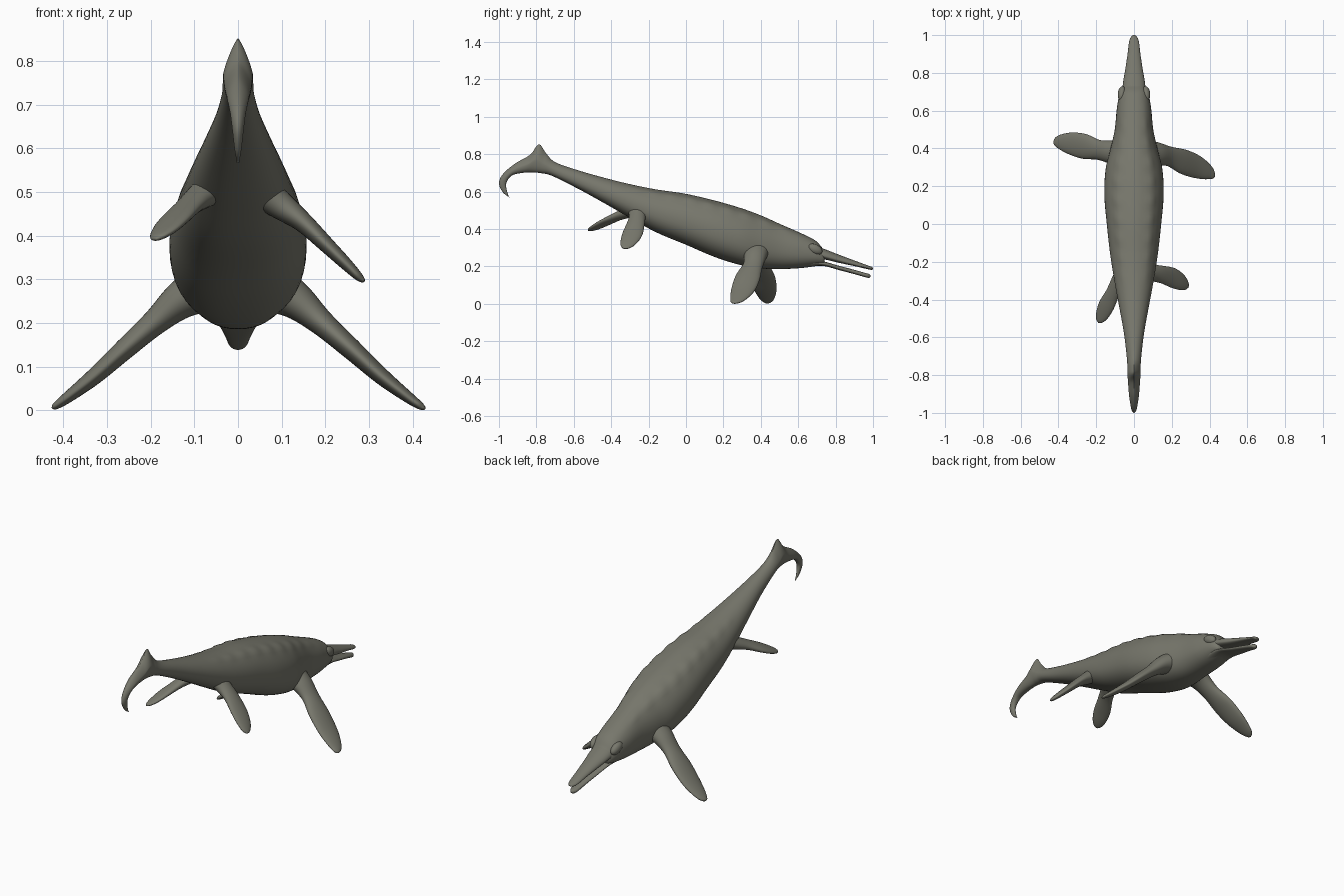
import bpy, bmesh, math
from mathutils import Vector

skin = bpy.data.materials.new("grey olive skin")
skin.diffuse_color = (0.185, 0.185, 0.15, 1)


def smooth_rows(rows, sub):
    """Catmull-Rom interpolation through rows of numbers."""
    out = []
    for i in range(len(rows) - 1):
        a, b, c, d = (rows[max(0, min(len(rows) - 1, i + k))] for k in (-1, 0, 1, 2))
        for s in range(sub):
            t = s / sub
            out.append([0.5 * (2 * q + (r - p) * t + (2 * p - 5 * q + 4 * r - e) * t * t
                               + (3 * q - p - 3 * r + e) * t ** 3)
                        for p, q, r, e in zip(a, b, c, d)])
    out.append(list(rows[-1]))
    return out


def skin_rings(name, rings):
    """Mesh from a list of closed rings, capped at both ends."""
    bm = bmesh.new()
    vs = [[bm.verts.new(p) for p in r] for r in rings]
    n = len(vs[0])
    for a, b in zip(vs, vs[1:]):
        for i in range(n):
            j = (i + 1) % n
            bm.faces.new((a[i], a[j], b[j], b[i]))
    bm.faces.new(vs[0])
    bm.faces.new(vs[-1])
    bmesh.ops.recalc_face_normals(bm, faces=bm.faces)
    for f in bm.faces:
        f.smooth = True
    me = bpy.data.meshes.new(name)
    bm.to_mesh(me)
    bm.free()
    me.materials.append(skin)
    ob = bpy.data.objects.new(name, me)
    bpy.context.collection.objects.link(ob)
    return ob


def power(v, e):
    return math.copysign(abs(v) ** e, v)


def trunk(name, rows, sub=8, seg=48, ridge=0.0, wide=0.45):
    """Rows: top y, top z, bottom y, bottom z, half width, upper roundness."""
    rings = []
    for ty, tz, by, bz, w, n in smooth_rows(rows, sub):
        top, bot = Vector((0, ty, tz)), Vector((0, by, bz))
        mid = bot.lerp(top, wide)
        ring = []
        for i in range(seg):
            a = 2 * math.pi * i / seg
            c, s = math.cos(a), math.sin(a)
            e = n if s > 0 else 2.3
            p = mid + (top - mid if s > 0 else mid - bot) * power(s, 2 / e)
            p.x = max(w, 0.002) * power(c, 2 / e)
            # knobbly ridges along each side of the back
            if ridge and s > 0:
                fade = max(0, 1 - ((ty - 0.15) / 0.5) ** 2)
                near = math.exp(-((math.asin(s) - 0.95) / 0.16) ** 2)
                k = ridge * fade * near * (1 + 0.5 * math.sin(62 * ty))
                p += Vector((c * k, 0, s * k))
            ring.append(p)
        rings.append(ring)
    return skin_rings(name, rings)


def flipper(name, rows, hint, seg=28):
    """Rows: x, y, z, half chord, half thickness."""
    rows = smooth_rows(rows, 7)
    pts = [Vector(r[:3]) for r in rows]
    rings = []
    for i, r in enumerate(rows):
        axis = (pts[min(i + 1, len(pts) - 1)] - pts[max(i - 1, 0)]).normalized()
        h = Vector(hint)
        chord = (h - axis * h.dot(axis)).normalized()
        thick = axis.cross(chord)
        rings.append([pts[i] + chord * max(r[3], .002) * math.cos(2 * math.pi * k / seg)
                      + thick * max(r[4], .002) * math.sin(2 * math.pi * k / seg)
                      for k in range(seg)])
    return skin_rings(name, rings)


# body from hooked tail tip, over the tail fin, to the back of the jaws
trunk("body_and_tail", [
    (-.940, .567, -.946, .570, .003, 2),
    (-.978, .595, -.957, .604, .008, 2),
    (-1.00, .645, -.962, .640, .013, 1.8),
    (-.978, .695, -.947, .671, .018, 1.7),
    (-.914, .750, -.920, .691, .025, 1.5),
    (-.834, .797, -.860, .702, .031, 1.3),
    (-.787, .853, -.810, .702, .034, 1.2),
    (-.750, .808, -.770, .698, .035, 1.3),
    (-.700, .758, -.715, .684, .038, 1.7),
    (-.580, .715, -.580, .617, .053, 2),
    (-.440, .675, -.440, .540, .078, 2),
    (-.300, .640, -.300, .460, .104, 2),
    (-.160, .612, -.160, .383, .126, 2),
    (.000, .588, .000, .316, .144, 2),
    (.155, .552, .155, .250, .157, 2),
    (.290, .513, .290, .208, .150, 2),
    (.400, .473, .400, .190, .124, 2),
    (.500, .428, .500, .186, .102, 2.1),
    (.610, .380, .610, .191, .091, 2.2),
    (.690, .340, .690, .201, .077, 2.2),
    (.730, .298, .730, .207, .060, 2.2),
    (.745, .285, .740, .215, .046, 2.2)], ridge=0.006)

# jaws, slightly parted
trunk("upper_jaw", [
    (.640, .330, .640, .255, .060, 2),
    (.730, .297, .730, .240, .060, 2),
    (.820, .262, .820, .219, .046, 2),
    (.900, .232, .900, .202, .034, 2),
    (.965, .208, .965, .187, .026, 2),
    (.990, .199, .990, .182, .016, 2),
    (1.00, .192, 1.00, .186, .004, 2)], seg=28, wide=0.35)
trunk("lower_jaw", [
    (.640, .240, .640, .196, .058, 2.3),
    (.730, .228, .730, .203, .054, 2.3),
    (.820, .203, .820, .180, .040, 2.3),
    (.900, .182, .900, .159, .029, 2.3),
    (.960, .165, .960, .142, .021, 2.3),
    (.978, .160, .978, .139, .013, 2.3),
    (.987, .153, .987, .146, .003, 2.3)], seg=28, wide=0.5)

# brow bumps over the eyes
for side, sx in (("left", -1), ("right", 1)):
    bpy.ops.mesh.primitive_uv_sphere_add(segments=20, ring_count=12, radius=1,
                                         location=(sx * .064, .69, .292))
    brow = bpy.context.object
    brow.name = side + "_brow"
    brow.scale = (.022, .042, .026)
    brow.rotation_euler = (-.45, 0, sx * .1)
    brow.data.materials.append(skin)
    bpy.ops.object.shade_smooth()

# four paddle flippers, each in its own stroke position
flipper("front_right_flipper", [
    (.070, .375, .285, .075, .060),
    (.130, .370, .253, .060, .044),
    (.190, .357, .202, .053, .030),
    (.260, .330, .140, .066, .024),
    (.330, .304, .077, .062, .019),
    (.390, .275, .030, .042, .013),
    (.418, .254, .010, .020, .008),
    (.426, .247, .005, .002, .002)], (0, 1, 0))
flipper("front_left_flipper", [
    (-.070, .375, .285, .075, .060),
    (-.130, .382, .253, .060, .044),
    (-.190, .393, .202, .053, .030),
    (-.260, .410, .140, .066, .024),
    (-.330, .425, .077, .060, .019),
    (-.390, .434, .030, .040, .013),
    (-.418, .436, .010, .020, .008),
    (-.426, .437, .005, .002, .002)], (0, 1, 0))
flipper("rear_right_flipper", [
    (.050, -.258, .505, .055, .040),
    (.100, -.260, .468, .045, .032),
    (.150, -.268, .430, .047, .023),
    (.205, -.285, .377, .053, .018),
    (.250, -.308, .333, .044, .014),
    (.278, -.328, .305, .024, .009),
    (.288, -.336, .297, .002, .002)], (0, 1, 0))
flipper("rear_left_flipper", [
    (-.050, -.255, .515, .050, .038),
    (-.085, -.310, .490, .040, .030),
    (-.112, -.365, .468, .038, .022),
    (-.145, -.430, .437, .043, .017),
    (-.168, -.480, .412, .036, .013),
    (-.183, -.512, .397, .020, .008),
    (-.188, -.523, .392, .002, .002)], (-.85, .42, -.2))
